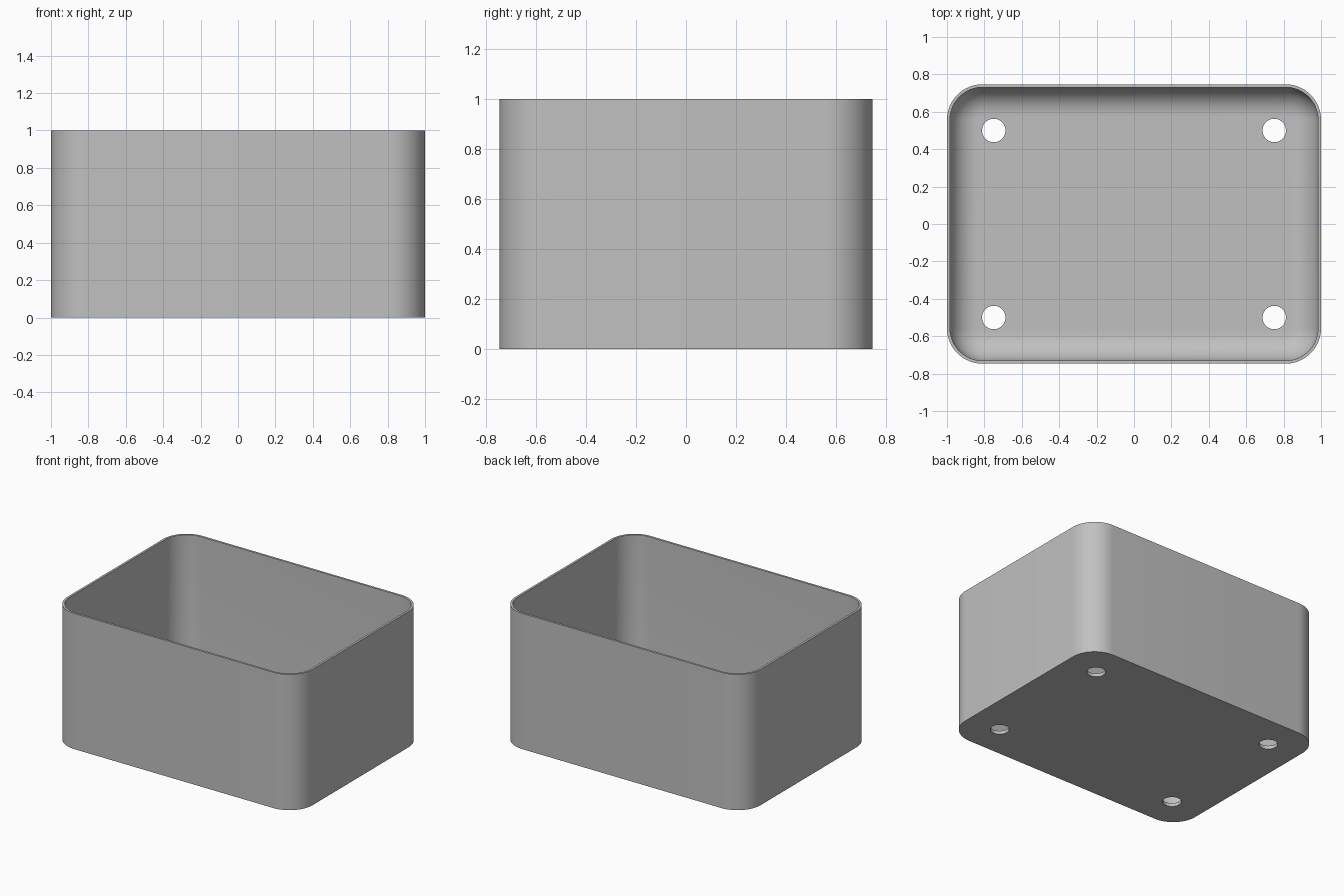
import bpy, bmesh
from math import sin, cos, pi

HALF_X, HALF_Y, HEIGHT = 1.0, 0.747, 1.0
CORNER, WALL, FLOOR, FILLET = 0.19, 0.016, 0.025, 0.15
SEGS, FILLET_SEGS = 16, 12

cube = bpy.data.objects.get("Cube")
if cube:
    bpy.data.objects.remove(cube)

grey = bpy.data.materials.new("plain grey")
grey.use_nodes = True
colour = (0.53, 0.53, 0.53, 1)
grey.diffuse_color = colour
grey.node_tree.nodes["Principled BSDF"].inputs["Base Color"].default_value = colour

bm = bmesh.new()


def ring(inset, z):
    """Rounded rectangle of vertices, shrunk evenly by inset."""
    radius = CORNER - inset
    verts = []
    for k, (sx, sy) in enumerate(((1, 1), (-1, 1), (-1, -1), (1, -1))):
        cx, cy = sx * (HALF_X - CORNER), sy * (HALF_Y - CORNER)
        for i in range(SEGS + 1):
            a = (k + i / SEGS) * pi / 2
            verts.append(bm.verts.new((cx + radius * cos(a), cy + radius * sin(a), z)))
    return verts


# Outer wall, rim, inner wall and rounded transition to the floor
rings = [ring(0, 0), ring(0, HEIGHT), ring(WALL, HEIGHT)]
for i in range(FILLET_SEGS + 1):
    a = i / FILLET_SEGS * pi / 2
    rings.append(ring(WALL + FILLET * (1 - cos(a)), FLOOR + FILLET * (1 - sin(a))))
for low, high in zip(rings, rings[1:]):
    for i in range(len(low)):
        j = (i + 1) % len(low)
        bm.faces.new((low[i], low[j], high[j], high[i]))
bm.faces.new(rings[0][::-1])
bm.faces.new(rings[-1])
bmesh.ops.recalc_face_normals(bm, faces=bm.faces[:])

mesh = bpy.data.meshes.new("open_box")
bm.to_mesh(mesh)
bm.free()
box = bpy.data.objects.new("open_box", mesh)
bpy.context.collection.objects.link(box)
mesh.materials.append(grey)

# Four round holes through the floor
cutters = []
for x in (-0.75, 0.75):
    for y in (-0.5, 0.5):
        bpy.ops.mesh.primitive_cylinder_add(vertices=48, radius=0.0625, depth=0.2,
                                            location=(x, y, 0))
        cutter = bpy.context.object
        cutter.name = "hole_cutter"
        cutter.hide_render = True
        cutter.data.materials.append(grey)
        mod = box.modifiers.new("floor_hole", 'BOOLEAN')
        mod.operation, mod.solver, mod.object = 'DIFFERENCE', 'EXACT', cutter
        cutters.append(cutter)

bpy.ops.object.select_all(action='DESELECT')
box.select_set(True)
bpy.context.view_layer.objects.active = box
for mod in list(box.modifiers):
    bpy.ops.object.modifier_apply(modifier=mod.name)
for cutter in cutters:
    bpy.data.objects.remove(cutter)
bpy.ops.object.shade_smooth_by_angle(angle=pi / 6)
